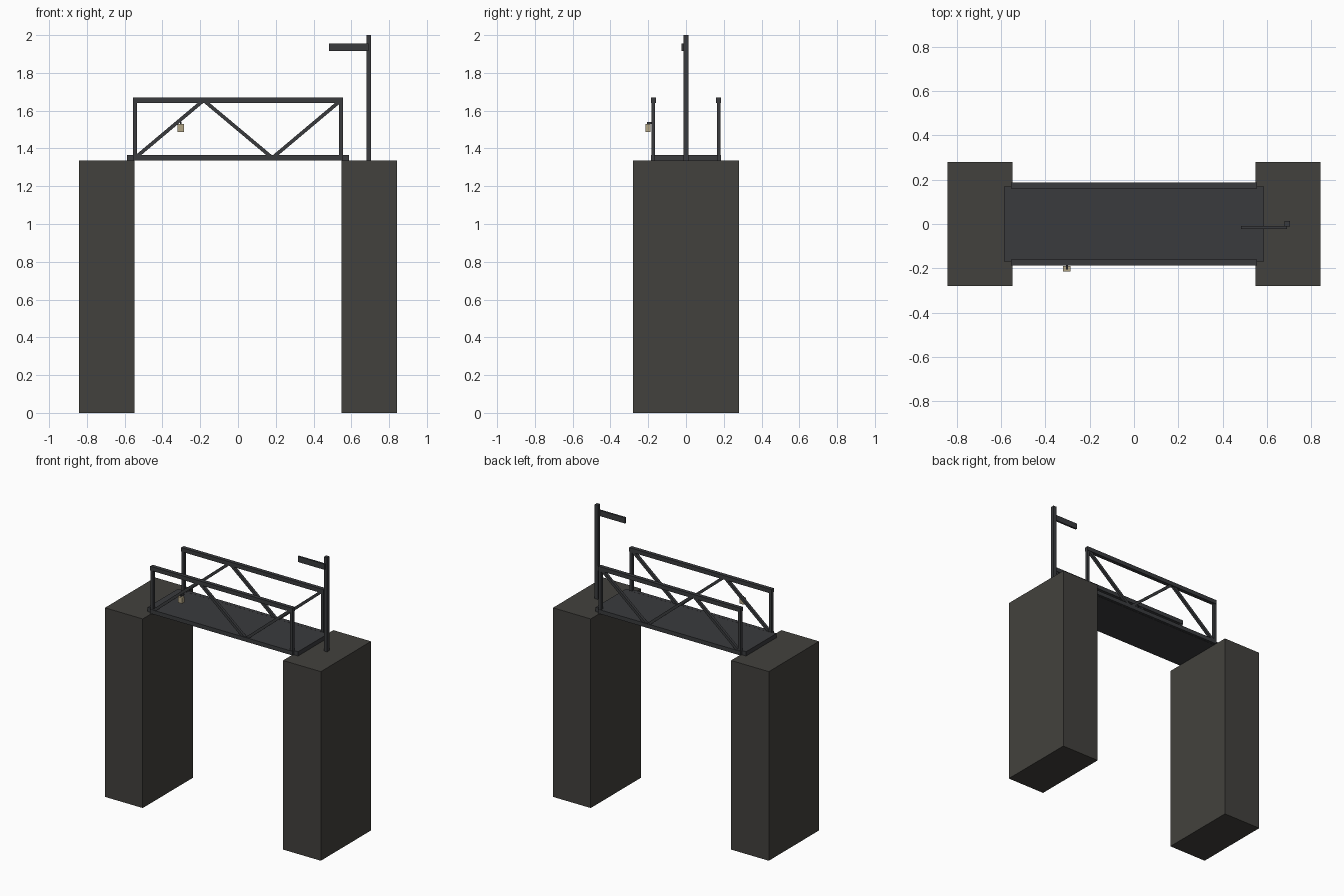
import bpy
from math import atan2, hypot

if "Cube" in bpy.data.objects:
    bpy.data.objects.remove(bpy.data.objects["Cube"])


def material(name, rgb):
    m = bpy.data.materials.new(name)
    m.diffuse_color = (*rgb, 1)
    m.use_nodes = True
    m.node_tree.nodes["Principled BSDF"].inputs["Base Color"].default_value = m.diffuse_color
    return m


stone = material("dark_stone", (0.055, 0.053, 0.047))
steel = material("dark_steel", (0.042, 0.044, 0.048))
glow = material("lantern_glass", (0.45, 0.38, 0.24))


def box(name, lo, hi, mat):
    """Box between two opposite corners."""
    bpy.ops.mesh.primitive_cube_add(size=1, location=[(a + b) / 2 for a, b in zip(lo, hi)])
    o = bpy.context.object
    o.name = name
    o.scale = [b - a for a, b in zip(lo, hi)]
    bpy.ops.object.transform_apply(location=False, rotation=False, scale=True)
    o.data.materials.append(mat)
    return o


def brace(name, a, b, y, w):
    """Square bar between two (x, z) points in a plane of constant y."""
    dx, dz = b[0] - a[0], b[1] - a[1]
    h = hypot(dx, dz) / 2
    o = box(name, (-h, -w / 2, -w / 2), (h, w / 2, w / 2), steel)
    o.location = ((a[0] + b[0]) / 2, y, (a[1] + b[1]) / 2)
    o.rotation_euler = (0, -atan2(dz, dx), 0)


TOP = 1.335

# Piers
for s, side in ((-1, "left"), (1, "right")):
    xs = sorted((s * 0.548, s * 0.843))
    box(side + "_pier", (xs[0], -0.28, 0), (xs[1], 0.28, TOP), stone)

# Deck slab resting on both piers
box("deck", (-0.588, -0.17, TOP), (0.588, 0.17, 1.365), steel)

# Side trusses
nodes = [(-0.545, 1.35), (-0.182, 1.655), (0.182, 1.35), (0.545, 1.655)]
for y, side in ((-0.173, "front"), (0.173, "back")):
    for z, part in ((1.351, "bottom_chord"), (1.655, "top_chord")):
        box(f"{side}_{part}", (-0.555, y - 0.0135, z - 0.0145), (0.555, y + 0.0135, z + 0.0145), steel)
    for x in (-0.545, 0.545):
        box(side + "_post", (x - 0.01, y - 0.01, 1.35), (x + 0.01, y + 0.01, 1.655), steel)
    for a, b in zip(nodes, nodes[1:]):
        brace(side + "_diagonal", a, b, y, 0.019)

# Signal mast with arm
box("mast", (0.68, -0.012, TOP), (0.704, 0.013, 2.0), steel)
box("signal_arm", (0.483, -0.023, 1.915), (0.692, -0.01, 1.955), steel)

# Hanging lantern on a small bracket
box("lantern", (-0.32, -0.215, 1.488), (-0.286, -0.189, 1.529), glow)
box("lantern_bracket", (-0.308, -0.206, 1.529), (-0.298, -0.17, 1.54), steel)
